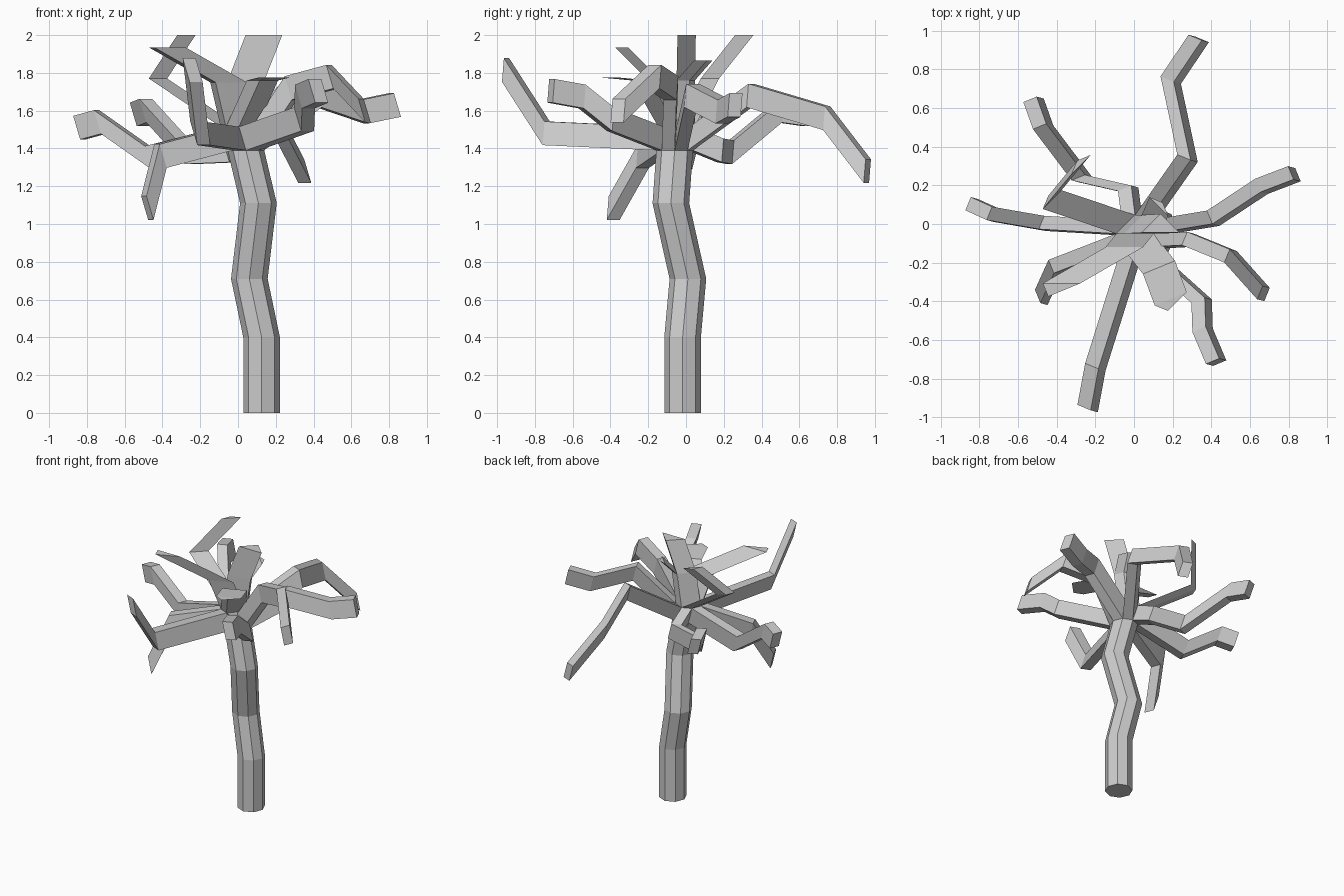
import bpy, bmesh
from math import sin, cos, radians
from mathutils import Vector as V

R = 0.097                                  # trunk radius
SHEAR = V((-0.037, 0.01, 0.125))           # lean of the topmost trunk band
CROWN_LOW = V((0.042, -0.06, 1.39))
CROWN_TOP = CROWN_LOW + SHEAR


def rim(deg):
    return V((R * cos(radians(deg)), R * sin(radians(deg)), 0))


def sweep(name, section, path):
    """Slide a fixed cross-section along a path, without turning it."""
    bm = bmesh.new()
    rings = [[bm.verts.new(V(p) + s) for s in section] for p in path]
    n = len(section)
    for a, b in zip(rings, rings[1:]):
        for i in range(n):
            j = (i + 1) % n
            bm.faces.new((a[i], a[j], b[j], b[i]))
    bm.faces.new(rings[0])
    bm.faces.new(rings[-1])
    bmesh.ops.recalc_face_normals(bm, faces=bm.faces)
    mesh = bpy.data.meshes.new(name)
    bm.to_mesh(mesh)
    bm.free()
    obj = bpy.data.objects.new(name, mesh)
    bpy.context.collection.objects.link(obj)


# Trunk: bent octagonal column
sweep("trunk", [rim(45 * i) for i in range(8)],
      [(0.125, -0.018, 0), (0.125, -0.018, 0.4), (0.06, 0.01, 0.71),
       (0.108, -0.08, 1.11), CROWN_LOW, CROWN_TOP])

# Side branches: one from each face of the crown band, keyed by face angle
side_branches = {
    67.5: [(0.277, 0.34, 1.68), (0.19, 0.745, 1.56), (0.335, 0.96, 1.28)],
    22.5: [(0.41, 0.03, 1.68), (0.66, 0.195, 1.595), (0.83, 0.26, 1.63)],
    -22.5: [(0.28, -0.08, 1.72), (0.5, -0.17, 1.78), (0.67, -0.36, 1.6)],
    -67.5: [(0.35, -0.40, 1.555), (0.355, -0.55, 1.675), (0.425, -0.715, 1.705)],
    -112.5: [(-0.2, -0.74, 1.48), (-0.24, -0.955, 1.815)],
    -157.5: [(-0.41, -0.225, 1.36), (-0.48, -0.38, 1.085)],
    157.5: [(-0.46, 0.003, 1.35), (-0.73, 0.05, 1.54), (-0.84, 0.1, 1.51)],
    112.5: [(-0.03, 0.18, 1.39), (-0.27, 0.235, 1.38),
            (-0.47, 0.5, 1.6), (-0.52, 0.64, 1.58)],
}
for k, (deg, path) in enumerate(side_branches.items()):
    a, b = rim(deg - 22.5), rim(deg + 22.5)
    mid, half = (a + b) / 2, (b - a) / 2
    section = [-half - SHEAR / 2, half - SHEAR / 2,
               half + SHEAR / 2, -half + SHEAR / 2]
    root = (CROWN_LOW + CROWN_TOP) / 2 + mid
    sweep(f"side_branch_{k + 1}", section, [root] + path)

# Top branches: triangles of the crown cap pulled upward (rim angles, path)
top_branches = [
    ((90, 135, 180), [(-0.375, 0.078, 1.77), (-0.225, 0.26, 2.0)]),
    ((180, 225, 0), [(-0.05, -0.12, 1.75), (-0.375, -0.307, 1.935)]),
    ((225, 270, 0), [(0.115, -0.19, 1.76), (0.176, -0.353, 1.775)]),
    ((0, 90, 180), [(0.045, -0.05, 1.765), (0.137, -0.045, 2.0)]),
    ((0, 45, 90), [(0.04, -0.05, 1.76), (0.08, 0.042, 1.865)]),
]
for k, (angles, path) in enumerate(top_branches):
    sweep(f"top_branch_{k + 1}", [rim(d) for d in angles], [CROWN_TOP] + path)
